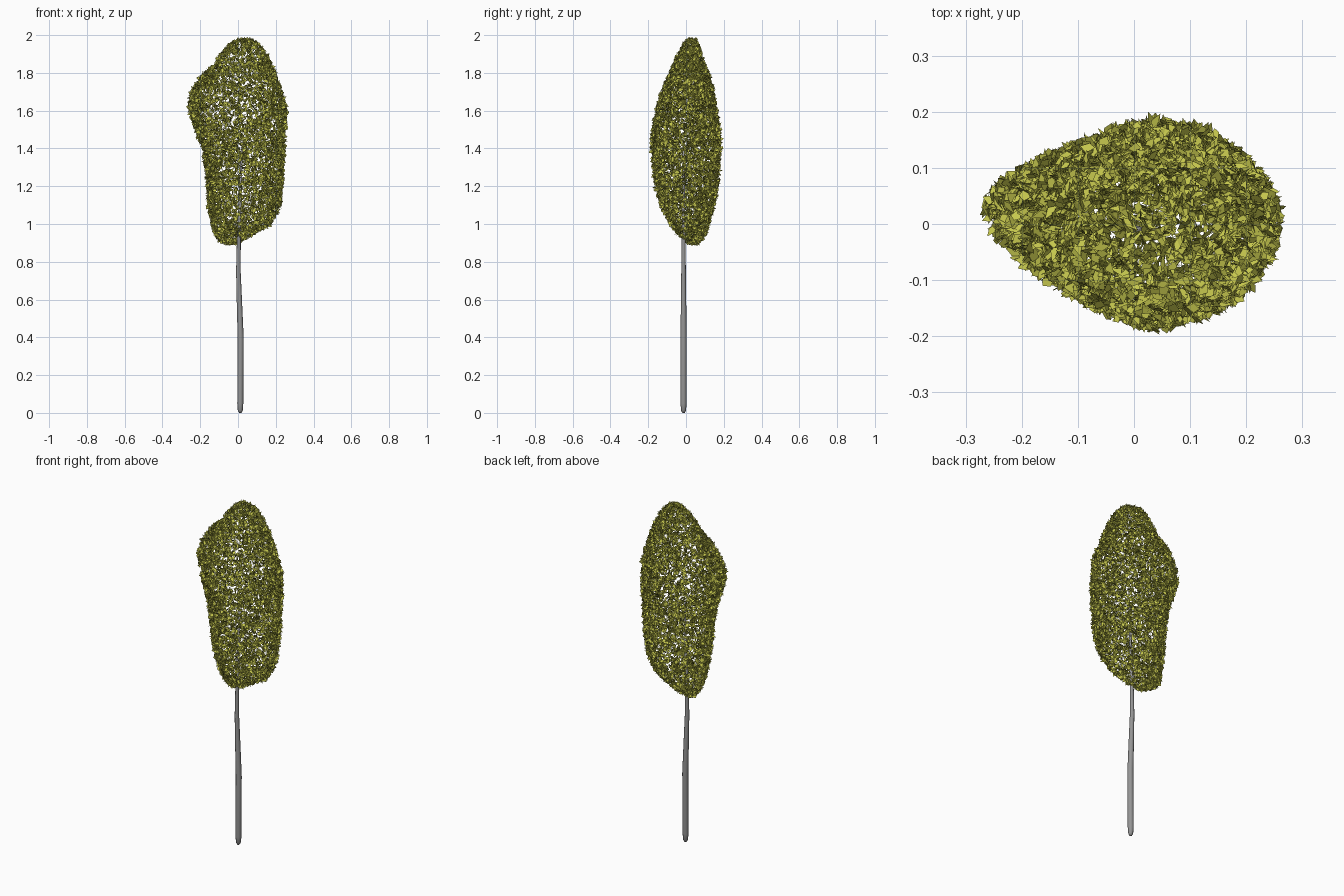
import bpy, bmesh, math, random
from mathutils import Vector

random.seed(4)
if "Cube" in bpy.data.objects:
    bpy.data.objects.remove(bpy.data.objects["Cube"])


def material(name, rgb):
    mat = bpy.data.materials.new(name)
    mat.use_nodes = True
    mat.diffuse_color = (*rgb, 1)
    mat.node_tree.nodes["Principled BSDF"].inputs["Base Color"].default_value = (*rgb, 1)
    return mat


leaf_green = material("yellow green leaf", (0.56, 0.57, 0.075))
bark_grey = material("grey bark", (0.3, 0.3, 0.3))


def make_object(name, bm, mat):
    mesh = bpy.data.meshes.new(name)
    bm.to_mesh(mesh)
    bm.free()
    mesh.materials.append(mat)
    obj = bpy.data.objects.new(name, mesh)
    bpy.context.collection.objects.link(obj)
    return obj


# Trunk: slim, slightly bent tapering tube with a rounded foot
TRUNK = [(0, .012, .006), (.012, .012, .013), (.05, .012, .016), (.4, .014, .016),
         (.6, .007, .014), (.75, .002, .012), (.95, .005, .01), (1.4, .02, .005)]
SIDES = 12
bm = bmesh.new()
rings = []
for z, x, r in TRUNK:
    angles = [math.tau * i / SIDES for i in range(SIDES)]
    rings.append([bm.verts.new((x + r * math.cos(a), r * math.sin(a) - .013, z)) for a in angles])
for low, high in zip(rings, rings[1:]):
    for i in range(SIDES):
        j = (i + 1) % SIDES
        bm.faces.new((low[i], low[j], high[j], high[i]))
bm.faces.new(rings[0][::-1])
bm.faces.new(rings[-1])
trunk = make_object("trunk", bm, bark_grey)
for poly in trunk.data.polygons:
    poly.use_smooth = True

# Crown outline: height, right and left x limits, front and back y limits
CROWN = [(.89, -.05, -.02, .02, .05), (.91, -.11, .03, -.02, .09), (.95, -.14, .1, -.06, .12),
         (1, -.155, .19, -.1, .135), (1.1, -.175, .24, -.15, .165), (1.2, -.18, .25, -.18, .185),
         (1.4, -.2, .26, -.2, .2), (1.5, -.24, .27, -.195, .195), (1.62, -.28, .275, -.17, .175),
         (1.7, -.265, .25, -.145, .16), (1.78, -.215, .22, -.11, .14), (1.85, -.135, .19, -.08, .11),
         (1.91, -.1, .16, -.05, .09), (1.96, -.05, .115, -.02, .07), (1.985, 0, .07, .01, .05)]
INSET = .012


def crown_point(row, angle, depth):
    z, x0, x1, y0, y1 = row
    c, s = math.cos(angle), math.sin(angle)
    rx = max((x1 - x0) / 2 - INSET, .003) * depth
    ry = max((y1 - y0) / 2 - INSET, .003) * depth
    lobe = max(-c, 0)
    return Vector(((x0 + x1) / 2 + rx * c,
                   (y0 + y1) / 2 + ry * s * (1 - .25 * lobe) + .025 * lobe * lobe, z))


def band_area(a, b):
    width = (a[2] - a[1] + b[2] - b[1] + a[4] - a[3] + b[4] - b[3]) / 4
    slope = abs(a[2] - a[1] - b[2] + b[1]) / 2
    return width * math.hypot(b[0] - a[0], slope)


# Foliage: thousands of small pointed leaf cards scattered over the crown
bands = list(zip(CROWN, CROWN[1:]))
weights = [band_area(a, b) for a, b in bands]
bm = bmesh.new()
for low, high in random.choices(bands, weights, k=9500):
    t = random.random()
    row = [p + (q - p) * t for p, q in zip(low, high)]
    centre = crown_point(row, random.uniform(0, math.tau), random.uniform(.9, 1))
    centre.z = min(max(centre.z, .9), 1.975)
    along = Vector([random.gauss(0, 1) for _ in range(3)])
    along.z *= 1.4
    along.normalize()
    across = along.cross(Vector([random.gauss(0, 1) for _ in range(3)])).normalized()
    along *= random.uniform(.011, .019)
    across *= random.uniform(.006, .011)
    shift = along * random.uniform(-.5, .5)
    corners = (centre - along, centre + across + shift, centre + along, centre - across + shift)
    bm.faces.new([bm.verts.new(p) for p in corners])
make_object("foliage", bm, leaf_green)
